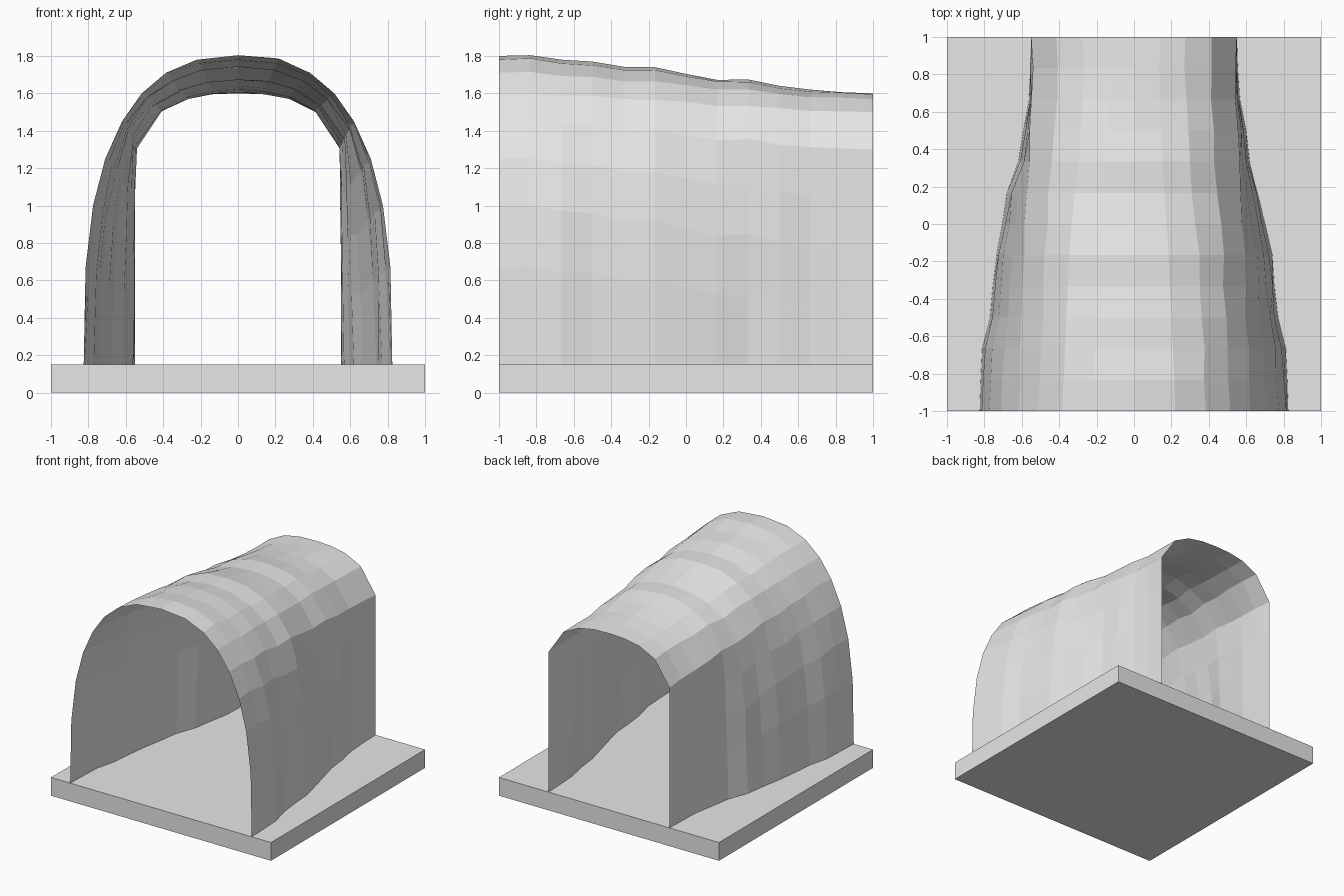
import bpy, bmesh, random

if "Cube" in bpy.data.objects:
    bpy.data.objects.remove(bpy.data.objects["Cube"])

random.seed(4)
grey = bpy.data.materials.new("light grey")
grey.diffuse_color = (0.8, 0.8, 0.8, 1)
grey.use_nodes = True
grey.node_tree.nodes["Principled BSDF"].inputs["Base Color"].default_value = grey.diffuse_color


def add_object(name, bm):
    mesh = bpy.data.meshes.new(name)
    bm.to_mesh(mesh)
    bm.free()
    mesh.materials.append(grey)
    bpy.context.collection.objects.link(bpy.data.objects.new(name, mesh))


# Base slab
bm = bmesh.new()
bmesh.ops.create_cube(bm, size=1)
for v in bm.verts:
    v.co = (v.co.x * 2, v.co.y * 2, (v.co.z + 0.5) * 0.15)
add_object("base_slab", bm)

# Half profiles (x, z) of the large front arch and small back arch, foot to crown
front = [(.825, .15), (.815, .67), (.775, 1.0), (.71, 1.25), (.62, 1.45),
         (.515, 1.6), (.385, 1.71), (.22, 1.78), (0, 1.8)]
back = [(.55, .15), (.55, .45), (.55, .75), (.55, 1.03), (.55, 1.3),
        (.415, 1.5), (.275, 1.57), (.14, 1.595), (0, 1.6)]

# Uneven front-to-back blend: right width, left width, height
right = [1, .98, .95, .8, .73, .69, .55, .4, .25, .18, .06, .02, 0]
left = [1, .98, .95, .8, .745, .67, .56, .47, .25, .15, .04, .02, 0]
height = [1, 1.02, .9, .85, .71, .7, .52, .36, .37, .2, .1, .03, 0]


def mix(a, b, t):
    return b + (a - b) * t


# Arched vault: one thin faceted sheet lofted between the two arches
bm = bmesh.new()
rows = []
last = len(front) - 1
for i in range(13):
    row = []
    for k in range(2 * last + 1):
        side = -1 if k < last else 1
        j = k if k <= last else 2 * last - k
        x = mix(front[j][0], back[j][0], (left if side < 0 else right)[i])
        z = mix(front[j][1], back[j][1], height[i])
        if 0 < i < 12 and 0 < j < last:      # slight hand-made wobble
            x -= random.uniform(0, .012)
            z += random.uniform(-.006, .004)
        row.append(bm.verts.new((side * x, -1 + i / 6, z)))
    rows.append(row)
for a, b in zip(rows, rows[1:]):
    for k in range(2 * last):
        bm.faces.new((a[k], a[k + 1], b[k + 1], b[k]))
bm.normal_update()
add_object("arched_vault", bm)
